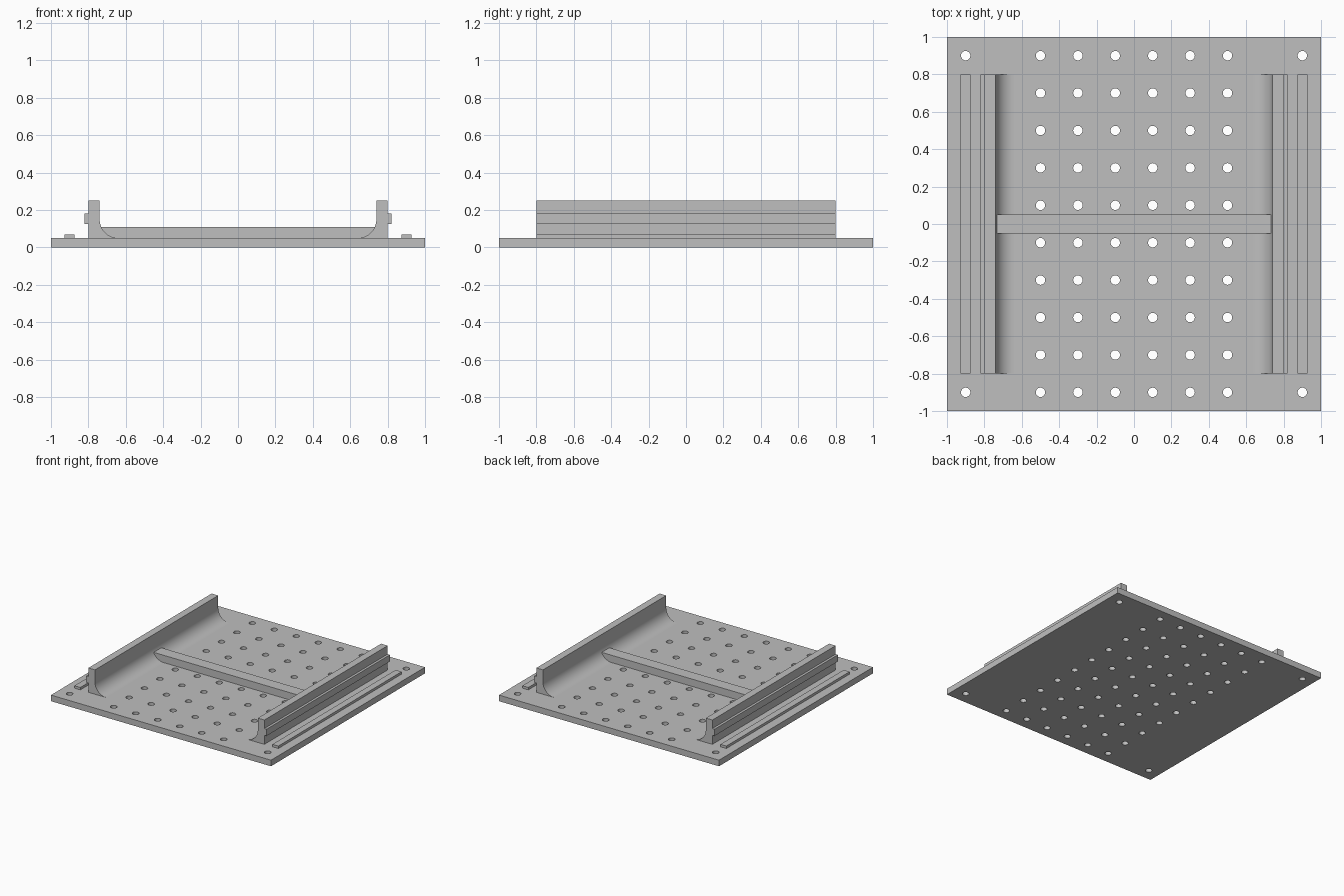
import bpy
import bmesh
from math import sin, cos, pi

old = bpy.data.objects.get("Cube")
if old:
    bpy.data.objects.remove(old, do_unlink=True)

GREY = (0.52, 0.52, 0.52, 1)
metal = bpy.data.materials.new("plain grey")
metal.use_nodes = True
metal.diffuse_color = GREY
metal.node_tree.nodes["Principled BSDF"].inputs["Base Color"].default_value = GREY


def finish(name, bm):
    """Turn a bmesh into a grey object in the scene."""
    bmesh.ops.recalc_face_normals(bm, faces=bm.faces)
    mesh = bpy.data.meshes.new(name)
    bm.to_mesh(mesh)
    bm.free()
    mesh.materials.append(metal)
    obj = bpy.data.objects.new(name, mesh)
    bpy.context.collection.objects.link(obj)
    return obj


def extrude_profile(name, points, axis, half):
    """Extrude an outline in (x or y, z) along the other horizontal axis."""
    bm = bmesh.new()
    place = (lambda u, z: (u, -half, z)) if axis == "y" else (lambda u, z: (-half, u, z))
    face = bm.faces.new([bm.verts.new(place(u, z)) for u, z in points])
    ext = bmesh.ops.extrude_face_region(bm, geom=[face])
    shift = (0, 2 * half, 0) if axis == "y" else (2 * half, 0, 0)
    moved = [v for v in ext["geom"] if isinstance(v, bmesh.types.BMVert)]
    bmesh.ops.translate(bm, verts=moved, vec=shift)
    return finish(name, bm)


def rect(u0, u1, z0, z1):
    return [(u0, z0), (u1, z0), (u1, z1), (u0, z1)]


def smooth(obj):
    bpy.ops.object.select_all(action="DESELECT")
    obj.select_set(True)
    bpy.context.view_layer.objects.active = obj
    bpy.ops.object.shade_smooth_by_angle(angle=pi / 6)


T = 0.05        # plate thickness
LENGTH = 0.8    # half length of the side rails

# Perforated base plate: a grid of holes plus one in each corner
plate = extrude_profile("base_plate", rect(-1, 1, 0, T), "y", 1)
holes = [(-0.5 + 0.2 * i, -0.9 + 0.2 * j) for i in range(6) for j in range(10)]
holes += [(x, y) for x in (-0.9, 0.9) for y in (-0.9, 0.9)]
bm = bmesh.new()
for x, y in holes:
    ring = bmesh.ops.create_cone(bm, cap_ends=True, segments=32,
                                 radius1=0.025, radius2=0.025, depth=0.2)
    bmesh.ops.translate(bm, verts=ring["verts"], vec=(x, y, T / 2))
cutter = finish("hole_cutter", bm)
cutter.hide_render = True

cut = plate.modifiers.new("holes", "BOOLEAN")
cut.operation = "DIFFERENCE"
cut.solver = "EXACT"
cut.object = cutter
bpy.context.view_layer.objects.active = plate
bpy.ops.object.modifier_apply(modifier=cut.name)
bpy.data.objects.remove(cutter, do_unlink=True)
smooth(plate)

# Side rails: upright wall with a concave inner fillet
R, INNER, OUTER, TOP = 0.1, 0.74, 0.80, 0.25
STEPS = 16
arc = [(INNER - R + R * sin(a), T + R - R * cos(a))
       for a in (pi / 2 * i / STEPS for i in range(STEPS + 1))]
for side, s in (("left", 1), ("right", -1)):
    wall = [(OUTER, T), (OUTER, TOP), (INNER, TOP)] + arc[::-1]
    smooth(extrude_profile(side + "_wall", [(s * x, z) for x, z in wall], "y", LENGTH))
    # Raised rib on the wall's outer face
    rib = rect(OUTER, 0.82, 0.125, 0.18)
    extrude_profile(side + "_rib", [(s * x, z) for x, z in rib], "y", LENGTH)
    # Low strip on the plate outside the wall
    strip = rect(0.873, 0.927, T, 0.07)
    extrude_profile(side + "_strip", [(s * x, z) for x, z in strip], "y", LENGTH)

# Cross bar running between the two walls
extrude_profile("cross_bar", rect(-0.05, 0.05, T, 0.11), "x", 0.735)
